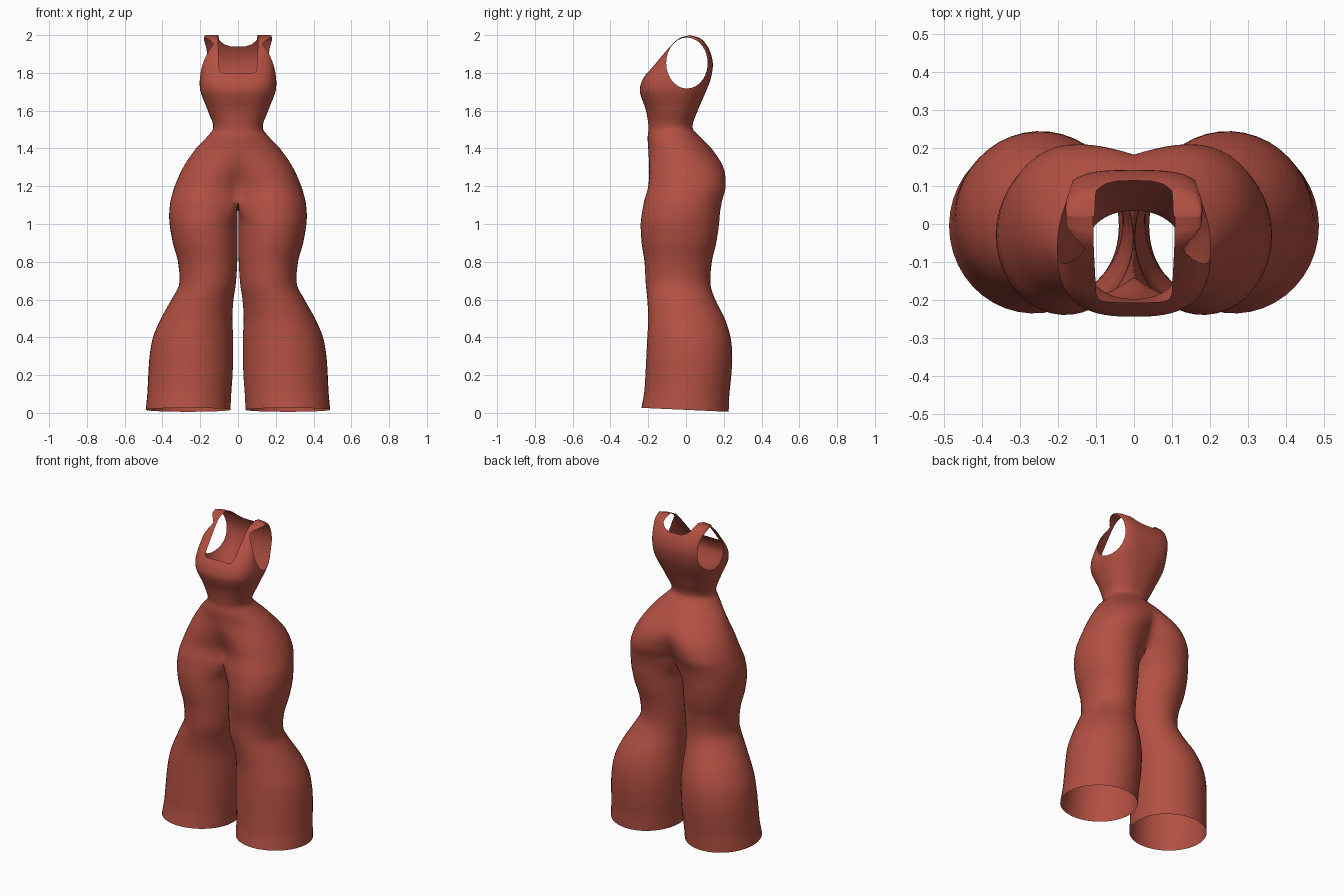
import bpy, bmesh, math
from mathutils import Vector

if "Cube" in bpy.data.objects:
    bpy.data.objects.remove(bpy.data.objects["Cube"])

H, I = 32, 16          # segments on the outer and inner side of a leg ring
CROTCH = 1.12

# Torso: z, half width, front y, back y, squareness
TORSO = [(1.12, .358, -.222, .19, 2), (1.2, .335, -.2, .21, 2), (1.3, .29, -.195, .197, 2),
         (1.4, .222, -.2, .135, 2), (1.46, .165, -.203, .075, 2.1), (1.51, .131, -.198, .035, 2.2),
         (1.6, .16, -.212, .062, 2.4), (1.7, .198, -.244, .105, 2.7), (1.75, .203, -.236, .125, 3),
         (1.8, .2, -.207, .138, 3.3), (1.85, .195, -.165, .142, 3.6), (1.9, .188, -.122, .132, 4),
         (1.95, .185, -.077, .108, 4), (1.985, .18, -.035, .075, 4), (2.0, .175, .02, .02, 4)]

# Leg: z, inner x, outer x, front y, back y
LEG = [(0, .04, .488, -.236, .226), (.1, .036, .48, -.222, .23), (.2, .029, .475, -.215, .24),
       (.3, .026, .468, -.21, .245), (.4, .026, .45, -.205, .236), (.5, .03, .408, -.2, .205),
       (.6, .024, .352, -.205, .155), (.68, .012, .312, -.213, .13), (.8, .004, .318, -.22, .137),
       (.9, .003, .345, -.235, .16), (1.0, .003, .362, -.24, .175), (1.06, .002, .364, -.233, .18),
       (1.12, 0, .358, -.222, .19)]


def sample(table, z):
    """Smooth interpolation of a section table at height z."""
    n = len(table)
    i = max(k for k in range(n - 1) if table[k][0] <= z + 1e-9)

    def slope(k, c):
        a, b = table[max(k - 1, 0)], table[min(k + 1, n - 1)]
        return (b[c] - a[c]) / (b[0] - a[0])
    p, q = table[i], table[i + 1]
    d = q[0] - p[0]
    t = min((z - p[0]) / d, 1)
    return [(2*t**3 - 3*t**2 + 1) * p[c] + (t**3 - 2*t**2 + t) * d * slope(i, c)
            + (3*t**2 - 2*t**3) * q[c] + (t**3 - t**2) * d * slope(i + 1, c)
            for c in range(1, len(p))]


def smooth(t):
    t = min(max(t, 0), 1)
    return t * t * (3 - 2 * t)


def power(v, n):
    return math.copysign(abs(v) ** (2 / n), v) if abs(v) > 1e-6 else 0


def leg_ring(z, xin, xout, yf, yb, split):
    """Ellipse whose inner side flattens onto the centre line as split nears 0."""
    cx, rx, cy, ry = (xin + xout) / 2, (xout - xin) / 2, (yf + yb) / 2, (yb - yf) / 2
    end = cx + rx * math.cos(math.radians(140))
    pts = []
    for j in range(H + I):
        a = math.radians(-140 + 280 * j / H if j <= H else 140 + 80 * (j - H) / I)
        x, y, zz = cx + rx * math.cos(a), cy + ry * math.sin(a), z
        if j <= H:
            x -= (1 - split) * (end - xin) * abs(1 - 2 * j / H) ** 6
        else:
            x = xin + split * (x - xin)
            zz -= .015 * (1 - split) * math.sin(math.pi * (j - H) / I)
        zz += (.016 - .045 * y) * max(0, 1 - z / .12)      # slanted hem
        pts.append(Vector((x, y, zz)))
    return pts


def torso_ring(z):
    """Half section that blends from the leg outline into a rounded torso."""
    hw, yf, yb, n = sample(TORSO, z)
    w = 1 - smooth((z - CROTCH) / .3)
    legs = leg_ring(z, 0, hw, yf, yb, 0)
    pts = []
    for j in range(H + 1):
        a = -math.pi / 2 + math.pi * j / H
        p = Vector((hw * power(math.cos(a), n),
                    (yf + yb) / 2 + (yb - yf) / 2 * power(math.sin(a), n), z))
        pts.append(p.lerp(legs[j], w))
    lo, hi = min(p.y for p in pts), max(p.y for p in pts)
    for p in pts:
        if hi - lo > 1e-6:
            p.y = yf + (p.y - lo) / (hi - lo) * (yb - yf)
    return pts


def cut(bm, poly, u, v, test):
    """Cut a convex opening, given in the plane of axes u and v."""
    def chosen():
        return [f for f in bm.faces if f.calc_center_median().z > 1.66
                and test(f.calc_center_median())]
    planes = []
    for a, b in zip(poly, poly[1:] + poly[:1]):
        co, no = Vector(), Vector()
        co[u], co[v] = a
        no[u], no[v] = b[1] - a[1], a[0] - b[0]
        planes.append((co, no.normalized()))
        fs = chosen()
        geom = fs + list({e for f in fs for e in f.edges}) + list({p for f in fs for p in f.verts})
        bmesh.ops.bisect_plane(bm, geom=geom, dist=1e-5, plane_co=co, plane_no=no)
    gone = [f for f in chosen()
            if all((f.calc_center_median() - co).dot(no) < 0 for co, no in planes)]
    bmesh.ops.delete(bm, geom=gone, context='FACES')


bm = bmesh.new()

# Trouser leg, from hem to crotch
steps = 50
rows = []
for k in range(steps + 1):
    z = CROTCH * k / steps
    pts = leg_ring(z, *sample(LEG, z), smooth((CROTCH - z) / .14))
    rows.append([bm.verts.new(p) for p in pts])
for r, s in zip(rows, rows[1:]):
    for j in range(H + I):
        m = (j + 1) % (H + I)
        bm.faces.new((r[j], r[m], s[m], s[j]))

# Hips, bodice and shoulders, continuing from the outer side of the leg
steps = 72
prev = rows[-1][:H + 1]
for k, p in enumerate(torso_ring(CROTCH)):
    prev[k].co = p
for k in range(1, steps + 1):
    row = [bm.verts.new(p) for p in torso_ring(CROTCH + (2 - CROTCH) * k / steps)]
    for j in range(H):
        bm.faces.new((prev[j], prev[j + 1], row[j + 1], row[j]))
    prev = row
bmesh.ops.remove_doubles(bm, verts=prev, dist=1e-4)    # shoulder ridge

# Armhole, front neckline and back neckline
arm = [(.005 + .11 * math.cos(2 * math.pi * i / 28), 1.852 + .135 * math.sin(2 * math.pi * i / 28))
       for i in range(28)]
cut(bm, arm, 1, 2, lambda c: c.x > .09)
front = [(-.11, 2.05), (-.1, 1.825), (-.094, 1.807), (-.08, 1.8),
         (.08, 1.8), (.094, 1.807), (.1, 1.825), (.11, 2.05)]
back = [(-.112, 2.05), (-.1, 1.975), (-.075, 1.952), (-.04, 1.94),
        (.04, 1.94), (.075, 1.952), (.1, 1.975), (.112, 2.05)]
cut(bm, front, 0, 2, lambda c: c.y < .02)
cut(bm, back, 0, 2, lambda c: c.y >= .02)
bmesh.ops.delete(bm, geom=[v for v in bm.verts if not v.link_faces], context='VERTS')

mesh = bpy.data.meshes.new("jumpsuit")
bm.to_mesh(mesh)
bm.free()
suit = bpy.data.objects.new("jumpsuit", mesh)
bpy.context.collection.objects.link(suit)

# Red cloth
cloth = bpy.data.materials.new("red cloth")
cloth.diffuse_color = (.45, .08, .055, 1)
cloth.use_nodes = True
cloth.node_tree.nodes["Principled BSDF"].inputs["Base Color"].default_value = cloth.diffuse_color
mesh.materials.append(cloth)

# Other half
mirror = suit.modifiers.new("mirror", 'MIRROR')
mirror.merge_threshold = .0005
bpy.context.view_layer.objects.active = suit
suit.select_set(True)
bpy.ops.object.shade_smooth_by_angle(angle=math.radians(60))
